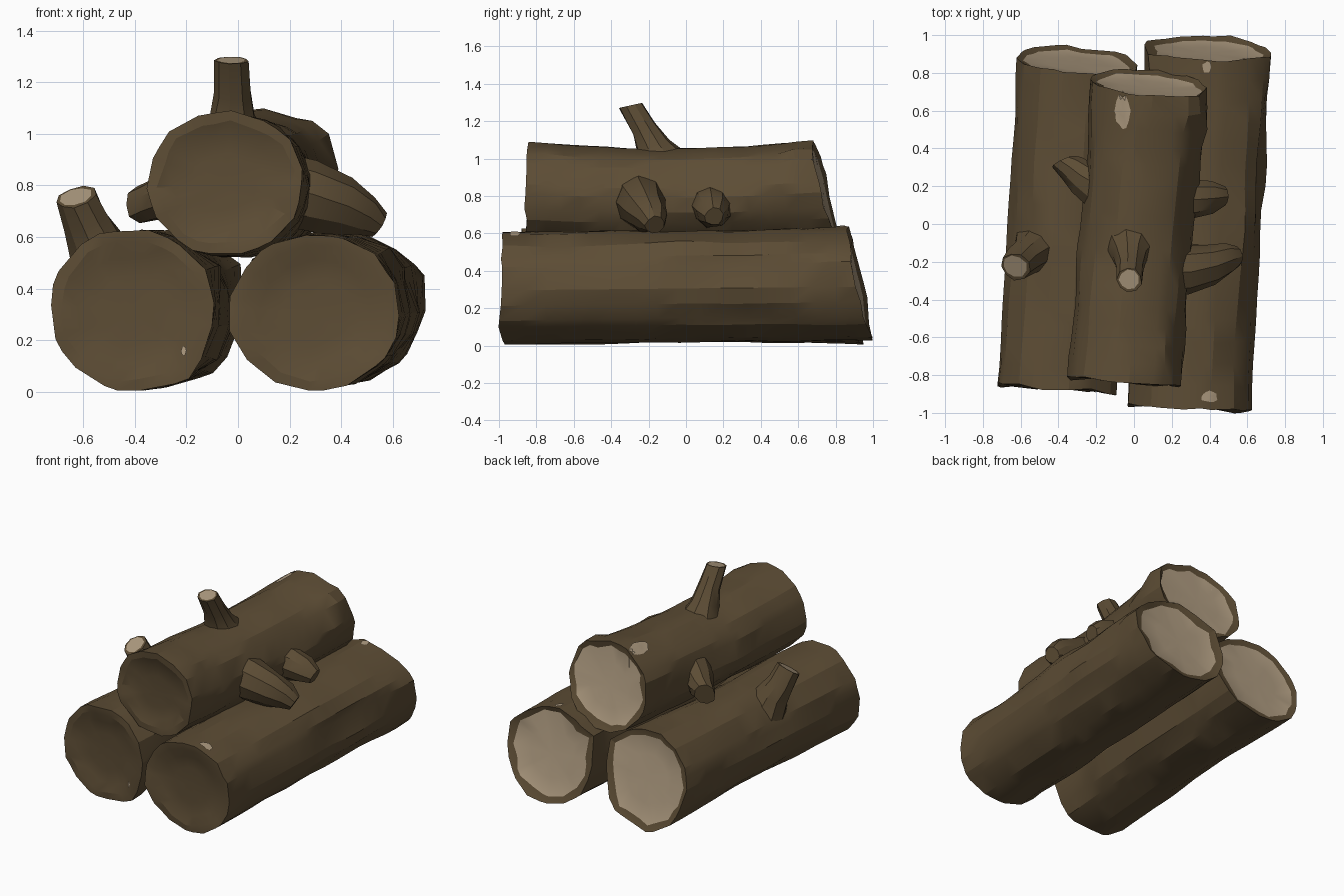
import bpy, bmesh, math, random
from mathutils import Vector, noise
from mathutils.bvhtree import BVHTree

if "Cube" in bpy.data.objects:
    bpy.data.objects.remove(bpy.data.objects["Cube"])

random.seed(4)

def material(name, rgb):
    m = bpy.data.materials.new(name)
    m.diffuse_color = (*rgb, 1)
    m.use_nodes = True
    m.node_tree.nodes["Principled BSDF"].inputs["Base Color"].default_value = m.diffuse_color
    return m

BARK = material("brown bark", (0.108, 0.073, 0.035))
WOOD = material("pale cut wood", (0.42, 0.325, 0.215))

def finish(name, bm, angle=25, recalc=True):
    if recalc:
        bmesh.ops.recalc_face_normals(bm, faces=bm.faces)
    me = bpy.data.meshes.new(name)
    bm.to_mesh(me)
    bm.free()
    me.materials.append(BARK)
    me.materials.append(WOOD)
    ob = bpy.data.objects.new(name, me)
    bpy.context.collection.objects.link(ob)
    bpy.context.view_layer.objects.active = ob
    ob.select_set(True)
    bpy.ops.object.shade_smooth_by_angle(angle=math.radians(angle))
    ob.select_set(False)

def bridge(bm, a, b, mat=0):
    n = len(a)
    for i in range(n):
        bm.faces.new((a[i], a[(i + 1) % n], b[(i + 1) % n], b[i])).material_index = mat

def fan(bm, ring, point, mat=0):
    c = bm.verts.new(point)
    for i in range(len(ring)):
        bm.faces.new((ring[i], ring[(i + 1) % len(ring)], c)).material_index = mat

def log(name, front, back, rx, rz, lean, flare, sag, seed, bumps, sides=22, rows=17):
    """Rough trunk: dished bark front, slanted pale back with a bark rim.
    bumps: (angle in degrees, y, angular width, y width, height)."""
    front, back = Vector(front), Vector(back)
    bm = bmesh.new()
    skew = -(back.x - front.x) / (back.y - front.y)

    def ring(t, scale=1.0, push=0.0, ragged=0.0):
        c = front.lerp(back, t)
        c.z -= sag * (1 - (2 * t - 1) ** 2)
        out = []
        for i in range(sides):
            a = math.tau * (i + 0.3 * math.sin(i * 2.1 + seed)) / sides
            u, w = math.cos(a), math.sin(a)
            rough = 1 + 0.03 * noise.noise((u * 1.6 + seed, w * 1.6, t * 3))
            rough += 0.045 * noise.noise((u * 4, w * 4 + seed, t * 6))
            rough += flare * ((2 * t - 1) ** 2 - 0.5)
            for deg, y, wa, wy, h in bumps:
                da = (math.degrees(a) - deg + 180) % 360 - 180
                rough += h / rx * math.exp(-(da / wa) ** 2 - ((c.y - y) / wy) ** 2)
            s = scale + ragged * noise.noise((u * 2.5, w * 2.5, seed * 3))
            x, z = u * rx * rough * s, w * rz * rough * s
            y = c.y + skew * x - lean * z * max(0, t - 0.5) * 2 + push
            y += 0.03 * scale ** 4 * noise.noise((u * 2, w * 2, seed + t * 9))
            out.append(bm.verts.new((c.x + x, y, max(c.z + z, 0.005))))
        return out

    rings = [ring(r / (rows - 1)) for r in range(rows)]
    for a, b in zip(rings, rings[1:]):
        bridge(bm, a, b)
    # dished front face
    previous = rings[0]
    for scale, push in ((0.86, 0.0), (0.66, 0.02), (0.4, 0.026)):
        inner = ring(0, scale, push, 0.06)
        bridge(bm, previous, inner)
        previous = inner
    fan(bm, previous, front + Vector((0, 0.026, 0)))
    # ragged bark rim and pale cut at the back
    rim = ring(1, 0.87, -0.015, 0.12)
    bridge(bm, rings[-1], rim)
    core = ring(1, 0.5, -0.022)
    bridge(bm, rim, core, 1)
    fan(bm, core, back + Vector((0, -0.022, 0)), 1)
    bmesh.ops.recalc_face_normals(bm, faces=bm.faces)
    tree = BVHTree.FromBMesh(bm)
    finish(name, bm, 18)
    return tree

def branch(name, path, tip=None, pale=True, sides=9):
    """Tapering stub along (x, y, z, radius) points; tip is the cut direction."""
    bm = bmesh.new()
    pts = [Vector(p[:3]) for p in path]
    last = len(pts) - 1

    def ring(k, scale=1.0):
        d = (pts[min(k + 1, last)] - pts[max(k - 1, 0)]).normalized()
        if k == last and tip:
            d = Vector(tip).normalized()
        side = d.cross(Vector((0, 1, 0.1))).normalized()
        up = side.cross(d)
        return [bm.verts.new(pts[k] + (side * math.cos(a) + up * math.sin(a))
                * path[k][3] * scale * random.uniform(0.92, 1.08))
                for a in (math.tau * i / sides for i in range(sides))]

    rings = [ring(k) for k in range(last + 1)]
    if pale:
        rings.append(ring(last, 0.8))
    for a, b in zip(rings, rings[1:]):
        bridge(bm, a, b)
    fan(bm, rings[-1], pts[-1], int(pale))
    finish(name, bm, 30)

def scar(name, tree, centre, a, b, direction=(0, 0, -1)):
    """Thin pale patch laid on a trunk, cast along the direction."""
    bm = bmesh.new()
    d = Vector(direction)
    v = Vector((0, 1, 0)) if d.z else Vector((0, 0, 1))
    u = v.cross(-d)

    def cast(r, ang):
        p = Vector(centre) + u * a * r * math.cos(ang) + v * b * r * math.sin(ang)
        hit = tree.ray_cast(p - d * 2, d)[0]
        return (hit if hit else p) - d * 0.007
    n = 12
    angles = [math.tau * i / n for i in range(n)]
    wobble = [random.uniform(0.8, 1.1) for _ in angles]
    rings = [[bm.verts.new(cast(r * w, t)) for t, w in zip(angles, wobble)]
             for r in (1, 0.66, 0.33)]
    for p, q in zip(rings, rings[1:]):
        bridge(bm, p, q, 1)
    fan(bm, rings[-1], cast(0, 0), 1)
    finish(name, bm, 30, False)

# trunks
left = log("left_log", (-0.41, -0.875, 0.318), (-0.303, 0.87, 0.322), 0.312, 0.308, 0.22, 0.04, 0.0, 1.3,
           [(-50, -0.82, 13, 0.10, 0.04), (32, -0.4, 14, 0.25, 0.05), (30, 0.85, 14, 0.10, 0.04),
            (-25, 0.1, 16, 0.30, 0.05)])
right = log("right_log", (0.295, -0.97, 0.31), (0.385, 0.925, 0.33), 0.328, 0.302, 0.22, 0.02, 0.0, 5.7,
            [(35, 0.60, 13, 0.25, 0.03), (15, 0.87, 16, 0.08, 0.04), (40, 0.0, 12, 0.25, 0.03),
             (-10, 0.25, 14, 0.15, 0.03), (148, 0.88, 13, 0.09, 0.05), (150, 0.2, 14, 0.3, 0.04)])
top = log("top_log", (-0.05, -0.835, 0.807), (0.075, 0.745, 0.815), 0.3, 0.274, 0.25, 0.03, 0.025, 9.2,
          [(42, 0.68, 13, 0.09, 0.07), (12, 0.55, 14, 0.10, 0.03), (55, -0.72, 14, 0.10, 0.03),
           (-8, 0.27, 12, 0.15, 0.03)])

# branch stubs
branch("top_branch", [(-0.02, -0.13, 0.98, 0.14), (-0.02, -0.17, 1.06, 0.095),
                      (-0.02, -0.225, 1.16, 0.07), (-0.025, -0.295, 1.285, 0.066)],
       tip=(0, -0.22, 1))
branch("left_branch", [(-0.51, -0.14, 0.48, 0.14), (-0.55, -0.16, 0.58, 0.105),
                       (-0.59, -0.19, 0.66, 0.09), (-0.63, -0.225, 0.755, 0.08)],
       tip=(-0.3, -0.55, 1))
branch("right_front_branch", [(0.15, -0.24, 0.78, 0.15), (0.27, -0.24, 0.76, 0.145),
                              (0.40, -0.21, 0.72, 0.115), (0.49, -0.18, 0.68, 0.085),
                              (0.545, -0.165, 0.645, 0.055)], pale=False)
branch("right_back_branch", [(0.20, 0.14, 0.75, 0.12), (0.32, 0.14, 0.74, 0.105),
                             (0.41, 0.145, 0.72, 0.085), (0.48, 0.15, 0.69, 0.05)], pale=False)
branch("left_back_branch", [(-0.16, 0.17, 0.79, 0.13), (-0.27, 0.24, 0.76, 0.09),
                            (-0.33, 0.29, 0.74, 0.08), (-0.375, 0.33, 0.725, 0.07)],
       tip=(-0.5, 1, -0.2), pale=False)

# pale scars
scar("right_log_front_scar", right, (0.40, -0.915, 0.6), 0.045, 0.032)
scar("right_log_back_scar", right, (0.385, 0.83, 0.6), 0.025, 0.03)
scar("top_log_scar", top, (-0.06, 0.60, 1.05), 0.04, 0.11)
scar("left_log_front_scar", left, (-0.21, -0.88, 0.16), 0.01, 0.02, (0, 1, 0))
